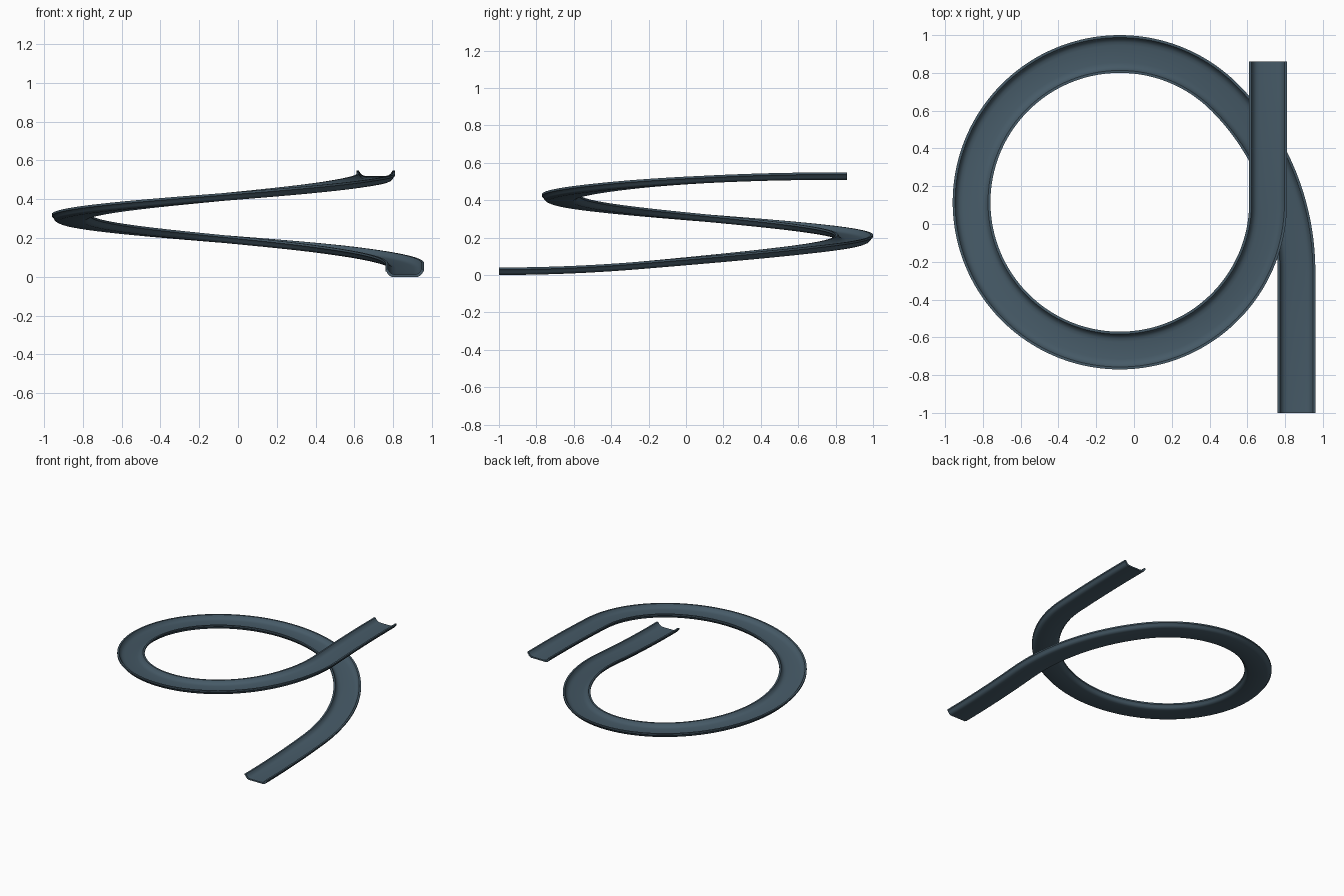
import bpy, bmesh, math

if "Cube" in bpy.data.objects:
    bpy.data.objects.remove(bpy.data.objects["Cube"])

# --- material
slate = bpy.data.materials.new("slate_blue_grey")
slate.diffuse_color = (0.061, 0.102, 0.135, 1)
slate.use_nodes = True
slate.node_tree.nodes["Principled BSDF"].inputs["Base Color"].default_value = slate.diffuse_color

# --- plan path: straight entry, wide easing arc, main circle, straight exit
CX, CY, R = -0.075, 0.115, 0.785          # main circle
X0, Y0, RB = 0.86, -0.25, 1.304           # easing arc start and radius
plan = []                                 # (x, y, heading)


def straight(x, y0, y1, n):
    for i in range(n):
        plan.append((x, y0 + (y1 - y0) * i / n, math.pi / 2))


def arc(cx, cy, r, a0, a1, n):
    for i in range(n):
        a = a0 + (a1 - a0) * i / n
        plan.append((cx + r * math.cos(a), cy + r * math.sin(a), a + math.pi / 2))


join = math.atan2(CY - Y0, CX - (X0 - RB))
straight(X0, -1.0, Y0, 24)
arc(X0 - RB, Y0, RB, 0, join, 32)
arc(CX, CY, R, join, 2 * math.pi, 150)
straight(CX + R, CY, 0.86, 24)
plan.append((CX + R, 0.86, math.pi / 2))


# --- climb: level at both ends with a steady slope between
def ramp(s, a, b):
    """Integral of a slope growing linearly from 0 at a to 1 at b."""
    if s < a:
        return 0
    if s < b:
        return (s - a) ** 2 / (2 * (b - a))
    return s - (a + b) / 2


def height(s):
    return 0.088 * (ramp(s, 0.0, 0.8) - ramp(s, 5.6, 6.75))


# --- trough cross-section: half profile mirrored to a closed loop
inner = [(0.1, .040), (0.087, .040), (0.081, .030), (0.073, .020), (0.062, .014), (0.045, .011)]
outer = [(0.1, .029), (0.094, .026), (0.088, .014), (0.079, .005), (0.066, 0.0)]
profile = [(-u, z) for u, z in inner] + inner[::-1] + outer + [(-u, z) for u, z in outer[::-1]]

# --- sweep the profile along the path
bm = bmesh.new()
rings, s = [], 0.0
for i, (x, y, h) in enumerate(plan):
    if i:
        s += math.dist((x, y), plan[i - 1][:2])
    rx, ry, base = math.sin(h), -math.cos(h), height(s)
    rings.append([bm.verts.new((x + rx * u, y + ry * u, base + z)) for u, z in profile])
n = len(profile)
for a, b in zip(rings, rings[1:]):
    for j in range(n):
        k = (j + 1) % n
        bm.faces.new((a[j], a[k], b[k], b[j]))
bm.faces.new(rings[0])
bm.faces.new(rings[-1][::-1])
bmesh.ops.recalc_face_normals(bm, faces=bm.faces)

mesh = bpy.data.meshes.new("spiral_slide_trough")
bm.to_mesh(mesh)
bm.free()
mesh.materials.append(slate)
trough = bpy.data.objects.new("spiral_slide_trough", mesh)
bpy.context.collection.objects.link(trough)
bpy.context.view_layer.objects.active = trough
trough.select_set(True)
bpy.ops.object.shade_smooth_by_angle(angle=math.radians(40))
